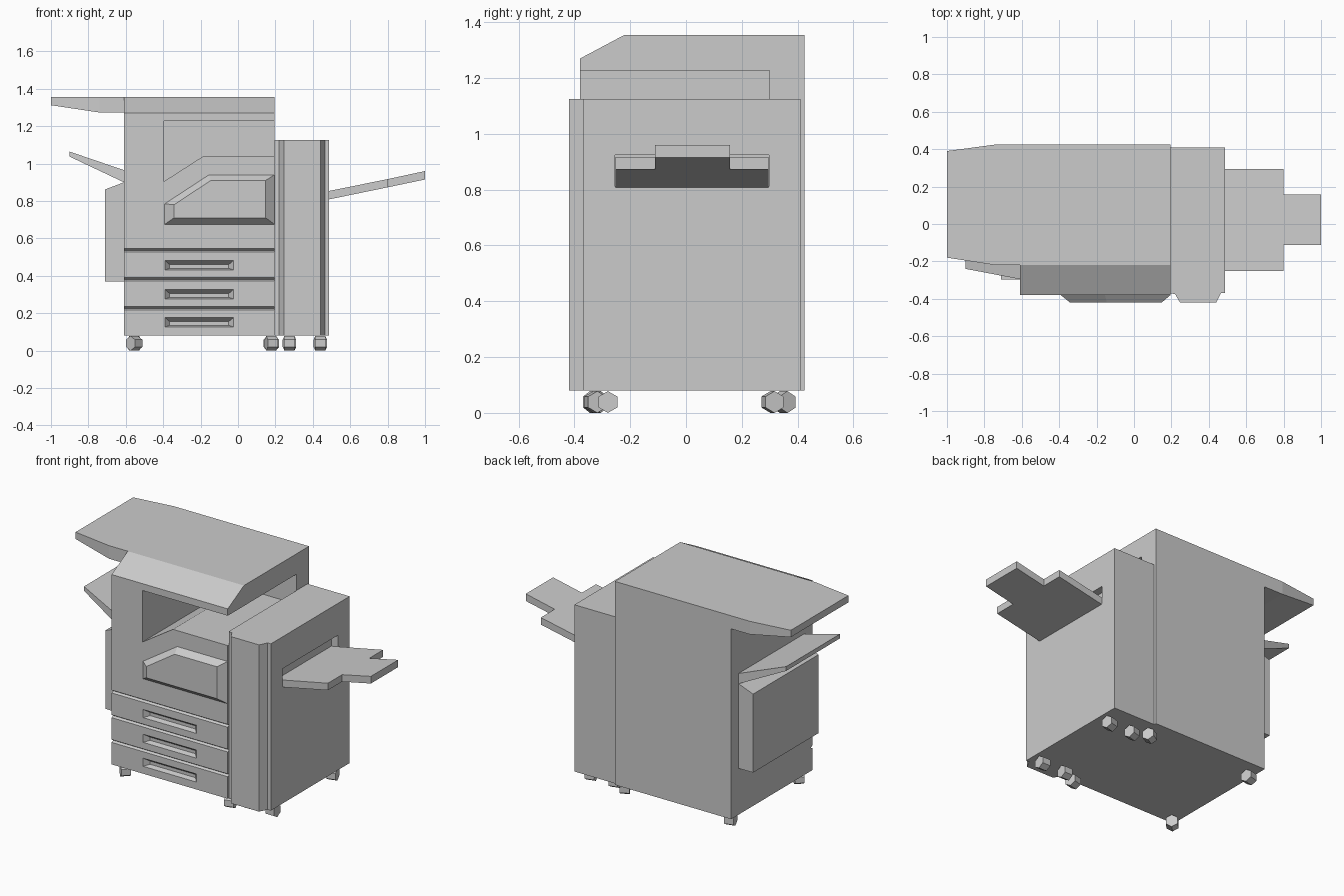
import bpy, bmesh, math
from mathutils import Matrix

if "Cube" in bpy.data.objects:
    bpy.data.objects.remove(bpy.data.objects["Cube"])

grey = bpy.data.materials.new("light_grey")
grey.diffuse_color = (0.6, 0.6, 0.6, 1)
grey.use_nodes = True
grey.node_tree.nodes["Principled BSDF"].inputs["Base Color"].default_value = grey.diffuse_color


def loft(name, sections):
    """Closed solid through cross-sections with equal point counts."""
    bm = bmesh.new()
    rings = [[bm.verts.new(p) for p in s] for s in sections]
    n = len(rings[0])
    for a, b in zip(rings, rings[1:]):
        for i in range(n):
            bm.faces.new((a[i], a[(i + 1) % n], b[(i + 1) % n], b[i]))
    bm.faces.new(rings[0][::-1])
    bm.faces.new(rings[-1])
    bmesh.ops.recalc_face_normals(bm, faces=bm.faces)
    me = bpy.data.meshes.new(name)
    bm.to_mesh(me)
    bm.free()
    me.materials.append(grey)
    ob = bpy.data.objects.new(name, me)
    bpy.context.collection.objects.link(ob)
    return ob


def prism_x(name, yz, x0, x1):
    return loft(name, [[(x, y, z) for y, z in yz] for x in (x0, x1)])


def prism_y(name, xz, y0, y1):
    return loft(name, [[(x, y, z) for x, z in xz] for y in (y0, y1)])


def rect(a0, b0, a1, b1):
    return [(a0, b0), (a1, b0), (a1, b1), (a0, b1)]


def cut(ob, cutter):
    cutter.hide_render = True
    mod = ob.modifiers.new("cut", 'BOOLEAN')
    mod.operation = 'DIFFERENCE'
    mod.solver = 'EXACT'
    mod.object = cutter
    bpy.context.view_layer.objects.active = ob
    bpy.ops.object.modifier_apply(modifier=mod.name)
    bpy.data.objects.remove(cutter)


L, R, F, B = -0.61, 0.195, -0.38, 0.425   # main cabinet sides

# Main cabinet with sloped control edge
cabinet = prism_x("main_cabinet", [(F, 0.08), (B, 0.08), (B, 1.355), (-0.22, 1.355), (F, 1.27)], L, R)

# Paper output bay, open to the front and right
cut(cabinet, prism_y("bay_cutter", [(-0.395, 0.905), (-0.185, 1.04), (0.25, 1.04),
                                    (0.25, 1.227), (-0.395, 1.227)], -0.5, 0.30))

# Drawer grooves and bevelled handle recesses
for z in (0.547, 0.392, 0.237):
    cut(cabinet, prism_x("groove_cutter", [(F - 0.002, z), (F + 0.015, z - 0.011), (F - 0.002, z - 0.02)],
                         L - 0.05, R + 0.05))
for z in (0.457, 0.302, 0.152):
    cut(cabinet, loft("handle_cutter", [
        [(x, F - 0.001, w) for x, w in rect(-0.392, z - 0.026, -0.022, z + 0.026)],
        [(x, F + 0.03, w) for x, w in rect(-0.365, z - 0.017, -0.05, z + 0.003)]]))

# Lid overhang on the left, tapering outward
loft("lid_overhang", [[(x, f, bot), (x, b, bot), (x, b, 1.355), (x, f, 1.355)]
                      for x, f, b, bot in ((L, -0.22, B, 1.273), (-0.74, -0.22, B, 1.273),
                                           (-1.0, -0.18, 0.39, 1.312))])

# Raised front panel with chamfered edges
loft("front_panel", [
    [(x, F, z) for x, z in ((-0.392, 0.675), (R, 0.675), (R, 0.94), (-0.155, 0.94), (-0.392, 0.785))],
    [(x, -0.42, z) for x, z in ((-0.342, 0.71), (0.148, 0.71), (0.148, 0.91), (-0.145, 0.91), (-0.342, 0.78))]])

# Left side unit and bypass tray
prism_y("side_unit", [(L, 0.37), (L, 0.90), (-0.71, 0.862), (-0.71, 0.37)], -0.298, 0.35)
loft("bypass_tray", [[(x, f, z0), (x, b, z0), (x, b, z1), (x, f, z1)]
                     for x, f, b, z0, z1 in ((L, -0.295, 0.35, 0.90, 0.965),
                                             (-0.9, -0.24, 0.295, 1.037, 1.064))])

# Finisher tower with raised front door
plan = [(R, -0.37), (0.22, -0.375), (0.246, -0.42), (0.44, -0.42),
        (0.465, -0.37), (0.487, -0.37), (0.487, 0.41), (R, 0.41)]
finisher = loft("finisher", [[(x, y, z) for x, y in plan] for z in (0.08, 1.125)])
cut(finisher, prism_x("slot_cutter", rect(-0.255, 0.812, 0.297, 0.925), 0.44, 0.55))

# Stepped finisher tray
prism_y("output_tray", [(0.43, 0.797), (0.8, 0.873), (0.8, 0.917), (0.43, 0.842)], -0.252, 0.295)
prism_y("tray_extension", [(0.8, 0.873), (1.0, 0.915), (1.0, 0.96), (0.8, 0.917)], -0.112, 0.158)

# Six-sided casters, some swivelled
for x, y, turn in ((-0.555, -0.325, 45), (-0.555, 0.35, 15), (0.178, -0.325, 15), (0.178, 0.35, 30),
                   (0.275, -0.28, 0), (0.275, 0.31, 15), (0.44, -0.28, 0), (0.44, 0.31, 15)):
    ring = [(0.039 * math.sin(math.radians(60 * i)), 0.039 * math.cos(math.radians(60 * i)) + 0.0415)
            for i in range(6)]
    wheel = prism_x("caster", ring, -0.028, 0.028)
    wheel.data.transform(Matrix.Translation((x, y, 0)) @ Matrix.Rotation(math.radians(turn), 4, 'Z')
                         @ Matrix.Translation((0, 0, -0.0025)))
